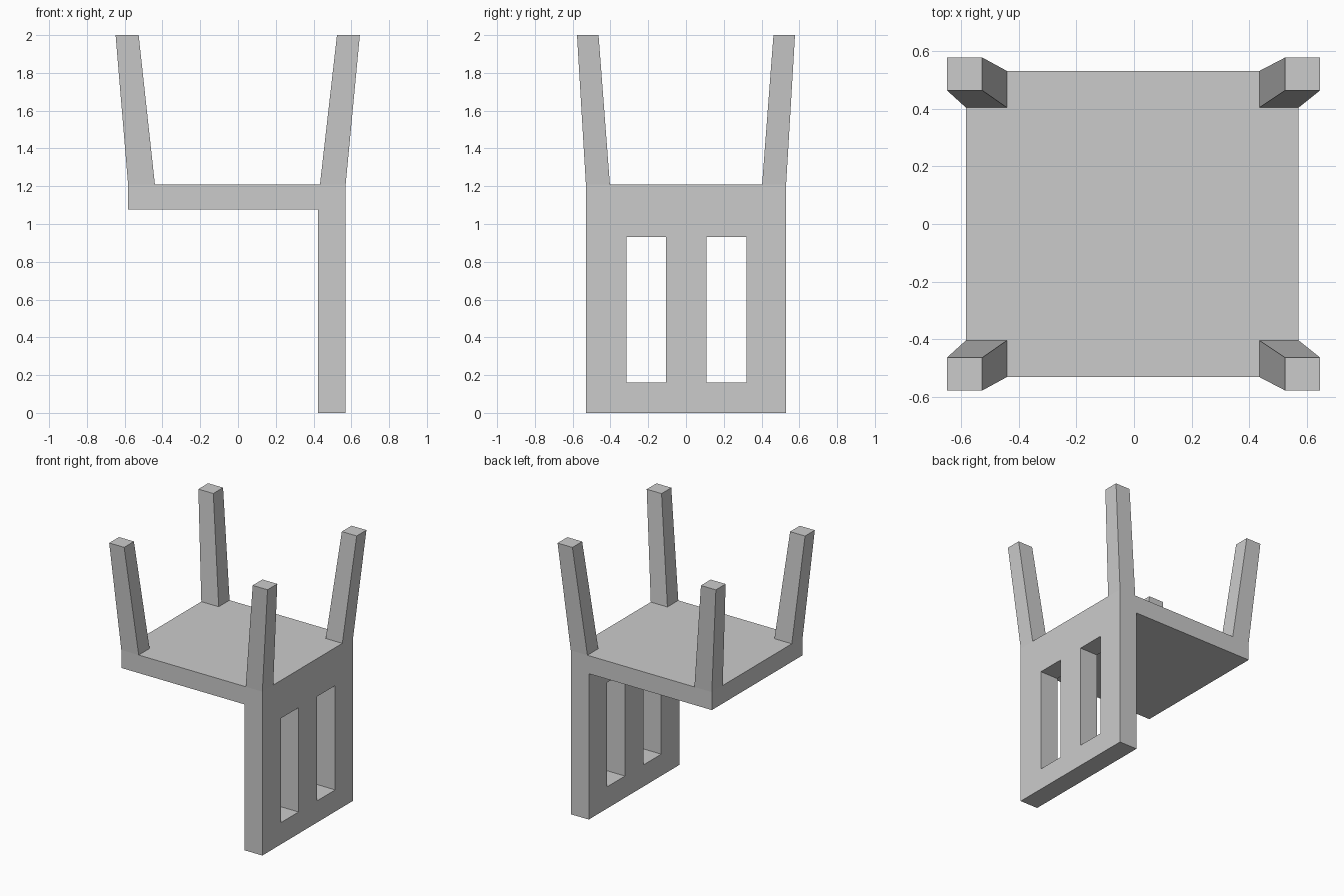
import bpy
import bmesh

if "Cube" in bpy.data.objects:
    bpy.data.objects.remove(bpy.data.objects["Cube"])


def block(name, low, high):
    """Block lofted between two rectangles (x0, x1, y0, y1, z)."""
    bm = bmesh.new()
    rings = []
    for x0, x1, y0, y1, z in (low, high):
        rings.append([bm.verts.new(p) for p in
                      ((x0, y0, z), (x1, y0, z), (x1, y1, z), (x0, y1, z))])
    a, b = rings
    bm.faces.new(a[::-1])
    bm.faces.new(b)
    for i in range(4):
        j = (i + 1) % 4
        bm.faces.new((a[i], a[j], b[j], b[i]))
    bmesh.ops.recalc_face_normals(bm, faces=bm.faces)
    mesh = bpy.data.meshes.new(name)
    bm.to_mesh(mesh)
    bm.free()
    obj = bpy.data.objects.new(name, mesh)
    bpy.context.collection.objects.link(obj)
    return obj


def box(name, x0, x1, y0, y1, z0, z1):
    return block(name, (x0, x1, y0, y1, z0), (x0, x1, y0, y1, z1))


SEAT_TOP, SEAT_LOW = 1.21, 1.077
HALF_Y = 0.53

# Seat and backrest of the upside-down chair
box("seat", -0.582, 0.423, -HALF_Y, HALF_Y, SEAT_LOW, SEAT_TOP)
backrest = box("backrest", 0.423, 0.57, -HALF_Y, HALF_Y, 0, SEAT_TOP)

# Two window slots through the backrest
for i, (y0, y1) in enumerate(((-0.315, -0.107), (0.108, 0.32))):
    cutter = box(f"slot_cutter_{i + 1}", 0.3, 0.7, y0, y1, 0.16, 0.93)
    cutter.hide_render = True
    cutter.hide_viewport = True
    cut = backrest.modifiers.new(f"slot_{i + 1}", 'BOOLEAN')
    cut.operation = 'DIFFERENCE'
    cut.solver = 'EXACT'
    cut.object = cutter

# Four splayed, tapering legs pointing up
sides_x = {"left": ((-0.582, -0.44), (-0.648, -0.526)),
           "right": ((0.434, 0.57), (0.524, 0.645))}
for side, (bx, tx) in sides_x.items():
    for end, s in (("front", -1), ("back", 1)):
        by = sorted((s * 0.403, s * HALF_Y))
        ty = sorted((s * 0.463, s * 0.577))
        block(f"{end}_{side}_leg", (*bx, *by, SEAT_TOP), (*tx, *ty, 2.0))
